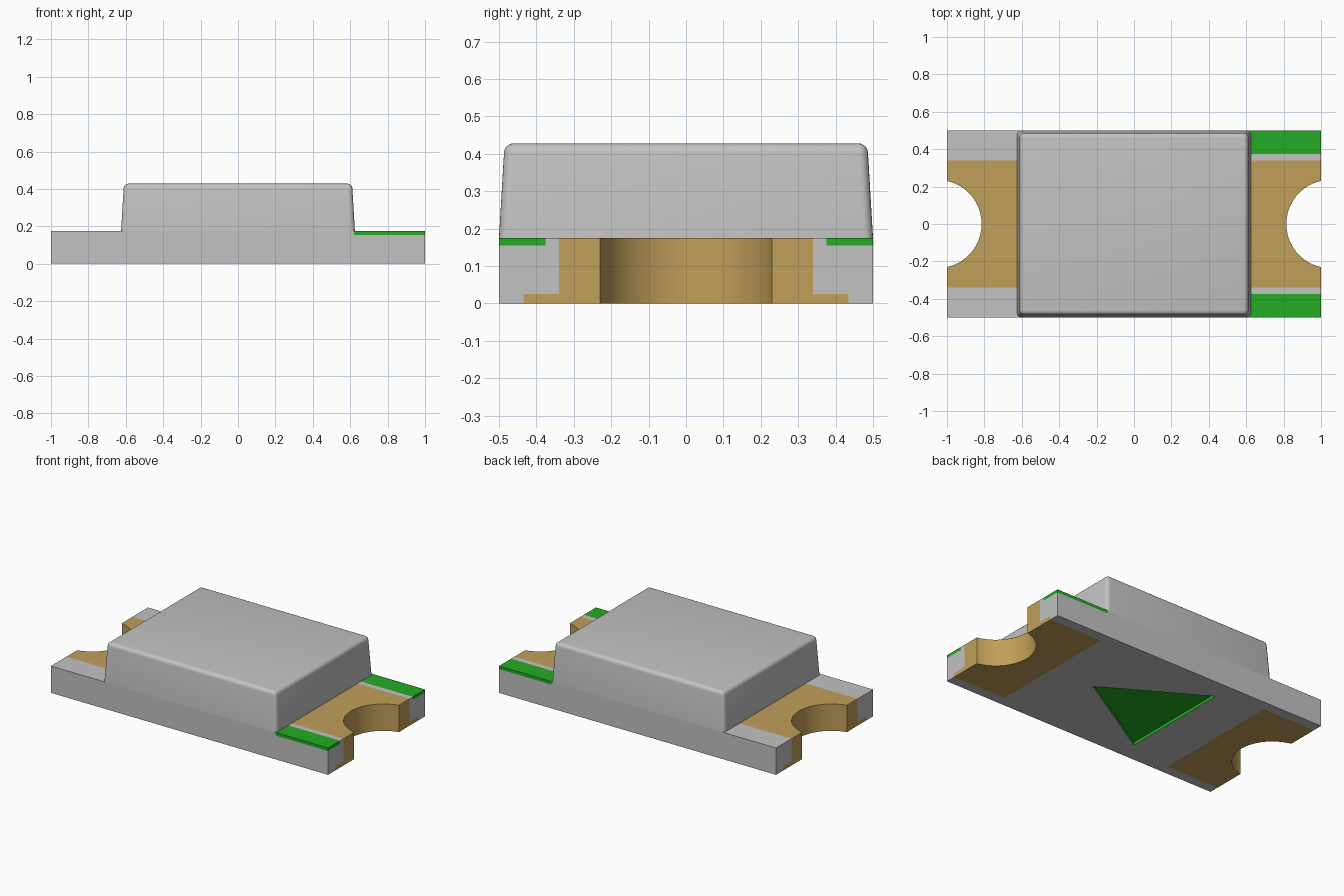
import bpy, bmesh, math
from mathutils import Vector

if "Cube" in bpy.data.objects:
    bpy.data.objects.remove(bpy.data.objects["Cube"])


def make_material(name, rgb):
    mat = bpy.data.materials.new(name)
    mat.use_nodes = True
    colour = (*rgb, 1)
    mat.diffuse_color = colour
    mat.node_tree.nodes["Principled BSDF"].inputs["Base Color"].default_value = colour
    return mat


GREY, GOLD, GREEN = range(3)
materials = [make_material("light grey", (0.54, 0.54, 0.54)),
             make_material("gold plating", (0.53, 0.345, 0.1)),
             make_material("green marking", (0.017, 0.41, 0.017))]


def make_object(name, bm):
    bmesh.ops.recalc_face_normals(bm, faces=bm.faces)
    mesh = bpy.data.meshes.new(name)
    bm.to_mesh(mesh)
    bm.free()
    for mat in materials:
        mesh.materials.append(mat)
    obj = bpy.data.objects.new(name, mesh)
    bpy.context.collection.objects.link(obj)
    return obj


def prism(outline, z0, z1):
    bm = bmesh.new()
    face = bm.faces.new([bm.verts.new((x, y, z0)) for x, y in outline])
    top = bmesh.ops.extrude_face_region(bm, geom=[face])["geom"]
    verts = [v for v in top if isinstance(v, bmesh.types.BMVert)]
    bmesh.ops.translate(bm, verts=verts, vec=(0, 0, z1 - z0))
    return bm


def activate(obj):
    bpy.ops.object.select_all(action="DESELECT")
    obj.select_set(True)
    bpy.context.view_layer.objects.active = obj


# Circuit board outline with a round notch in each end
BOARD_TOP = 0.175
PAD_X, PAD_Y, FOOT_Y, FOOT_Z = 0.62, 0.34, 0.435, 0.025
MARK_Y, MARK_Z = 0.375, 0.155
RADIUS, CENTRE, STEPS = 0.2355, 1.05, 32
limit = math.acos((CENTRE - 1) / RADIUS)
angles = [limit * (1 - 2 * i / STEPS) for i in range(STEPS + 1)]
notch = [(CENTRE - RADIUS * math.cos(a), -RADIUS * math.sin(a)) for a in angles]
half = [(1, -0.5)] + notch + [(1, 0.5)]
board_bm = prism(half + [(-x, -y) for x, y in half], 0, BOARD_TOP)

# Cut the board along the borders of its plated and marked areas
cuts = [((0, 0, 1), z) for z in (FOOT_Z, MARK_Z)]
for sign in (-1, 1):
    cuts.append(((1, 0, 0), sign * PAD_X))
    cuts += [((0, 1, 0), sign * y) for y in (PAD_Y, MARK_Y, FOOT_Y)]
for normal, offset in cuts:
    n = Vector(normal)
    geom = board_bm.verts[:] + board_bm.edges[:] + board_bm.faces[:]
    bmesh.ops.bisect_plane(board_bm, geom=geom, plane_co=n * offset, plane_no=n)

for face in board_bm.faces:
    c = face.calc_center_median()
    if abs(c.x) > PAD_X:
        if abs(c.y) < PAD_Y or (abs(c.y) < FOOT_Y and c.z < FOOT_Z):
            face.material_index = GOLD
        elif c.x > PAD_X and abs(c.y) > MARK_Y and c.z > MARK_Z:
            face.material_index = GREEN
board = make_object("circuit_board", board_bm)

# Green triangular recess on the underside
cutter_bm = prism([(0.31, 0), (-0.31, 0.37), (-0.31, -0.37)], -0.1, 0.02)
for face in cutter_bm.faces:
    face.material_index = GREEN
cutter = make_object("triangle_cutter", cutter_bm)
cutter.hide_render = True
boolean = board.modifiers.new("triangle_recess", "BOOLEAN")
boolean.operation = "DIFFERENCE"
boolean.solver = "EXACT"
boolean.object = cutter
activate(board)
bpy.ops.object.modifier_apply(modifier=boolean.name)
bpy.data.objects.remove(cutter)
bpy.ops.object.shade_smooth_by_angle(angle=math.radians(30))

# Tapered lens block with rounded top and corner edges
BASE_X, BASE_Y, HEIGHT, TAPER = 0.625, 0.5, 0.253, 0.015
lens_bm = prism([(-BASE_X, -BASE_Y), (BASE_X, -BASE_Y), (BASE_X, BASE_Y), (-BASE_X, BASE_Y)],
                BOARD_TOP, BOARD_TOP + HEIGHT)
for v in lens_bm.verts:
    if v.co.z > BOARD_TOP + HEIGHT / 2:
        v.co.x -= math.copysign(TAPER, v.co.x)
        v.co.y -= math.copysign(TAPER, v.co.y)
rounded = [e for e in lens_bm.edges if max(v.co.z for v in e.verts) > BOARD_TOP + HEIGHT / 2]
bmesh.ops.bevel(lens_bm, geom=rounded, offset=0.024, segments=5, profile=0.5, affect="EDGES")
lens = make_object("lens_block", lens_bm)
activate(lens)
bpy.ops.object.shade_smooth_by_angle(angle=math.radians(30))
